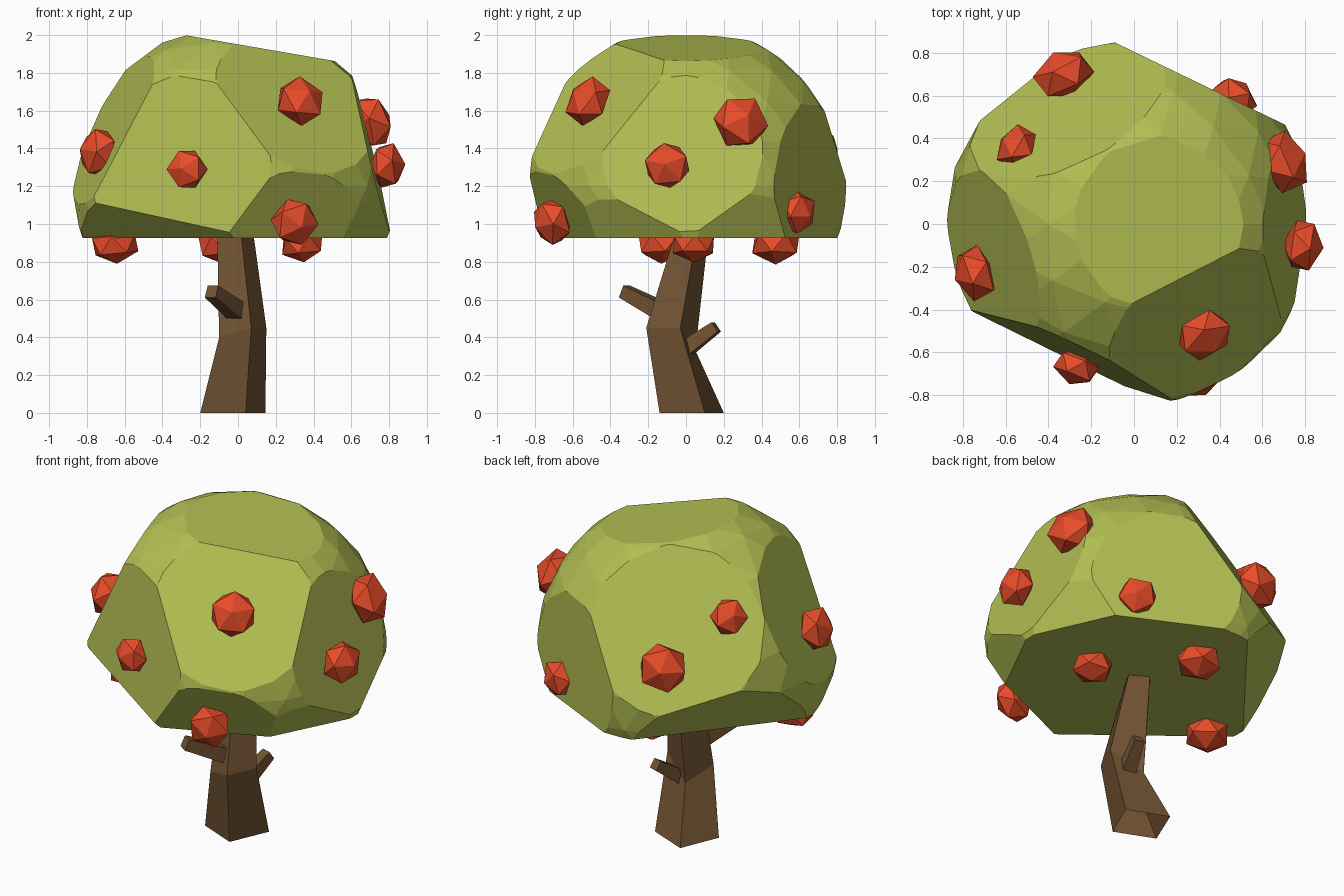
import bpy, bmesh, random
from mathutils import Vector, Matrix

if "Cube" in bpy.data.objects:
    bpy.data.objects.remove(bpy.data.objects["Cube"])

random.seed(4)


def material(name, col):
    m = bpy.data.materials.new(name)
    m.diffuse_color = (*col, 1)
    m.use_nodes = True
    m.node_tree.nodes["Principled BSDF"].inputs["Base Color"].default_value = m.diffuse_color
    return m


LEAF = material("leaf_green", (0.45, 0.52, 0.085))
BARK = material("bark_brown", (0.168, 0.088, 0.032))
FRUIT = material("fruit_red", (0.80, 0.072, 0.022))


def finish(bm, name, mat):
    me = bpy.data.meshes.new(name)
    bm.to_mesh(me)
    bm.free()
    me.materials.append(mat)
    ob = bpy.data.objects.new(name, me)
    bpy.context.collection.objects.link(ob)


def loft(rings, name, mat):
    """Skin a list of equal-sized rings (counter-clockwise) and cap the far end."""
    bm = bmesh.new()
    vs = [[bm.verts.new(p) for p in r] for r in rings]
    n = len(vs[0])
    for a, b in zip(vs, vs[1:]):
        for i in range(n):
            j = (i + 1) % n
            bm.faces.new((a[i], a[j], b[j], b[i]))
    bm.faces.new(vs[-1])
    bmesh.ops.recalc_face_normals(bm, faces=bm.faces)
    finish(bm, name, mat)


# Canopy: a faceted ball sliced by broad planes (normal, distance)
bm = bmesh.new()
bmesh.ops.create_icosphere(
    bm, subdivisions=3, radius=1,
    matrix=Matrix.Translation((-0.015, 0, 1.2)) @ Matrix.Diagonal((0.865, 0.86, 0.85, 1)))
cuts = [
    ((0, 0, -1), -0.925),               # flat underside
    ((0.17, 0, 0.985), 1.922),          # sloping top
    ((-0.42, -0.9, 0.1), 0.797),        # front left
    ((0.44, -0.65, 0.62), 1.448),       # front right
    ((0.97, -0.03, 0.235), 1.005),      # right
    ((-0.413, 0.765, 0.494), 1.29),     # back left
    ((0.435, 0.9, 0.0), 0.725),         # back right
    ((-0.87, -0.25, 0.42), 1.245),      # left
    ((0.35, -0.8, -0.45), 0.16),        # lower front
    ((0.764, -0.386, -0.517), 0.13),    # lower right front
    ((0.846, 0.383, -0.372), 0.347),    # lower right back
    ((-0.64, 0.51, -0.57), -0.01),      # lower back left
    ((-0.42, -0.53, -0.73), -0.277),    # lower front left
]
for n, d in cuts:
    n = Vector(n)
    bmesh.ops.bisect_plane(bm, geom=bm.verts[:] + bm.edges[:] + bm.faces[:], dist=1e-5,
                           plane_co=n * (d / n.length_squared), plane_no=n, clear_outer=True)
    bmesh.ops.holes_fill(bm, edges=[e for e in bm.edges if e.is_boundary], sides=0)
bmesh.ops.remove_doubles(bm, verts=bm.verts, dist=0.004)
bmesh.ops.recalc_face_normals(bm, faces=bm.faces)
finish(bm, "canopy", LEAF)

# Trunk: bent four-sided post, open at the ground
loft([
    [(0.04, -0.14, 0), (0.145, 0.10, 0), (-0.10, 0.20, 0), (-0.20, -0.04, 0)],
    [(0.07, -0.21, 0.45), (0.15, -0.03, 0.45), (-0.03, 0.05, 0.33), (-0.10, -0.13, 0.40)],
    [(0.015, -0.055, 0.96), (0.08, 0.06, 0.96), (-0.02, 0.12, 0.96), (-0.11, 0.01, 0.96)],
], "trunk", BARK)


# Branch stubs: tapered square pegs
def branch(name, a, b, ra, rb):
    a, b = Vector(a), Vector(b)
    axis = (b - a).normalized()
    u = axis.cross(Vector((0, 0, 1))).normalized()
    v = u.cross(axis)
    corners = [(1, 1), (-1, 1), (-1, -1), (1, -1)]
    loft([[p + (u * i + v * j) * r for i, j in corners] for p, r in ((a, ra), (b, rb))],
         name, BARK)


branch("front_branch", (-0.01, -0.13, 0.54), (-0.14, -0.325, 0.642), 0.045, 0.034)
branch("back_branch", (0.05, 0.0, 0.34), (0.10, 0.16, 0.455), 0.042, 0.03)

# Fruit: squashed icosahedra facing outwards (x, y, z, radius)
fruits = [
    (0.33, -0.52, 1.65, 0.13), (-0.27, -0.67, 1.29, 0.105), (-0.74, -0.23, 1.38, 0.128),
    (0.70, 0.29, 1.54, 0.142), (0.79, -0.10, 1.31, 0.12), (0.30, -0.71, 1.01, 0.123),
    (0.47, 0.59, 1.06, 0.11), (-0.33, 0.70, 1.38, 0.14), (-0.55, 0.36, 1.63, 0.105),
    (-0.65, -0.13, 0.89, 0.125), (0.34, 0.04, 0.89, 0.115), (-0.08, 0.475, 0.89, 0.13),
]
for k, (x, y, z, r) in enumerate(fruits):
    out = Vector((x, y, (z - 1.25) * 0.9)) if z > 0.95 else Vector((0.1, 0, -1))
    rot = out.to_track_quat('Z', 'Y').to_matrix().to_4x4()
    spin = Matrix.Rotation(random.uniform(0, 6.28), 4, 'Z')
    bm = bmesh.new()
    bmesh.ops.create_icosphere(
        bm, subdivisions=1, radius=r * 1.08,
        matrix=Matrix.Translation((x, y, z)) @ rot @ spin @ Matrix.Diagonal((1, 1, 0.75, 1)))
    finish(bm, f"fruit_{k + 1}", FRUIT)
